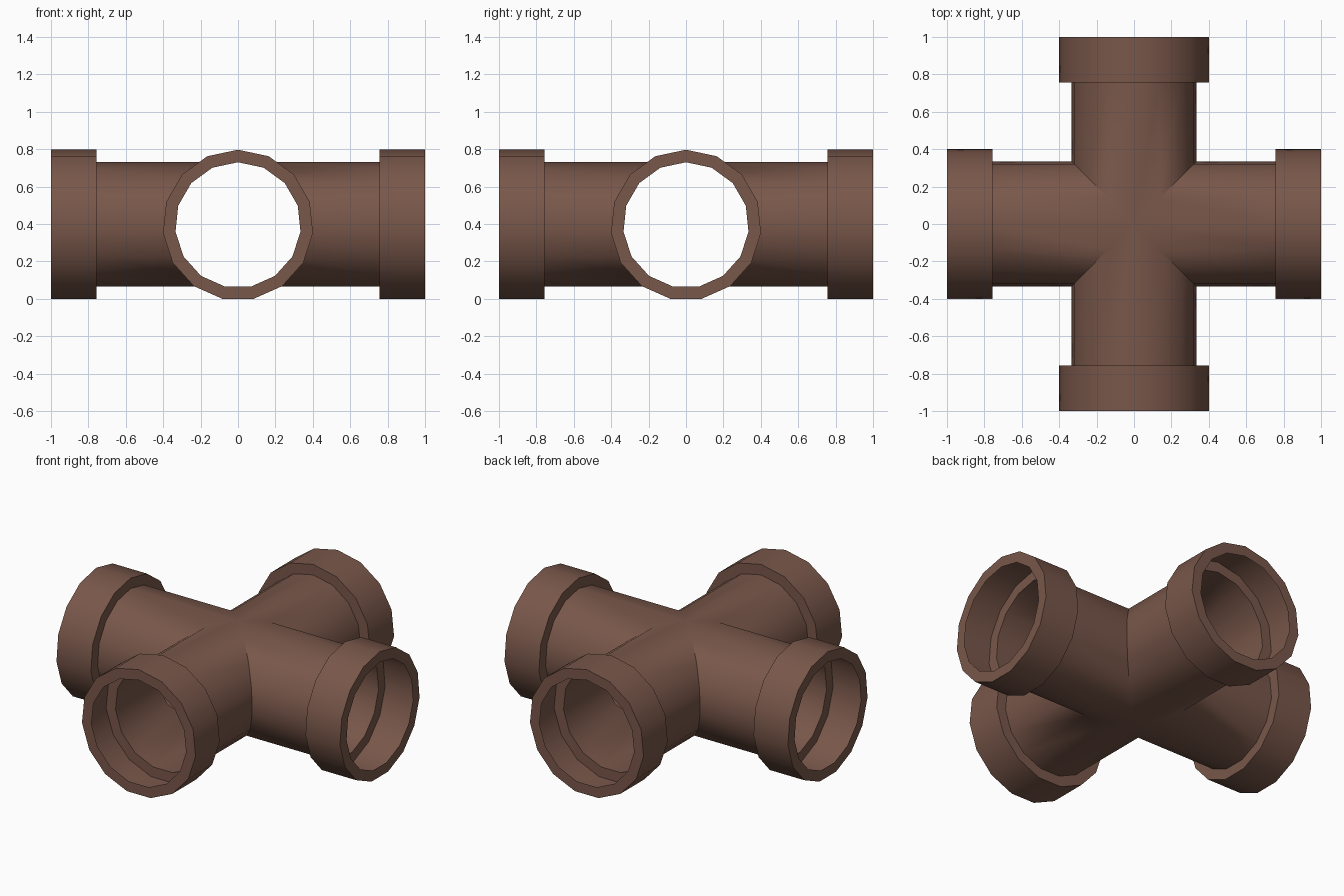
import bpy, bmesh, math
from mathutils import Matrix

if "Cube" in bpy.data.objects:
    bpy.data.objects.remove(bpy.data.objects["Cube"])

SIDES = 15
R_COLLAR, R_PIPE = 0.403, 0.336
COLLAR_BACK, MOUTH = 0.757, 1.0
CENTRE_Z = R_COLLAR * math.cos(math.pi / SIDES)

brown = bpy.data.materials.new("brown_plastic")
brown.diffuse_color = (0.19, 0.095, 0.068, 1)
brown.use_nodes = True
brown.node_tree.nodes["Principled BSDF"].inputs["Base Color"].default_value = brown.diffuse_color


def section(r):
    """15-gon with a corner on top, plus a midpoint on its flat bottom edge."""
    angles = [math.pi / 2 + 2 * math.pi * i / SIDES for i in range(SIDES)]
    pts = [(r * math.cos(a), r * math.sin(a)) for a in angles]
    pts.insert(SIDES // 2 + 1, (0.0, -r * math.cos(math.pi / SIDES)))
    return pts


def sweep(bm, rings, turn):
    """Join rings of points along +x, turned by a number of quarter turns."""
    rot = Matrix.Rotation(turn * math.pi / 2, 3, 'Z')
    rows = []
    for ring in rings:
        row = []
        for p in ring:
            v = bm.verts.new(p)
            v.co = rot @ v.co
            v.co.z += CENTRE_Z
            row.append(v)
        rows.append(row)
    for a, b in zip(rows, rows[1:]):
        n = len(a)
        for i in range(n):
            j = (i + 1) % n
            bm.faces.new((a[i], a[j], b[j], b[i]))


def finish(bm, name):
    bmesh.ops.remove_doubles(bm, verts=bm.verts, dist=1e-4)
    mesh = bpy.data.meshes.new(name)
    bm.to_mesh(mesh)
    bm.free()
    obj = bpy.data.objects.new(name, mesh)
    bpy.context.collection.objects.link(obj)
    mesh.materials.append(brown)
    bpy.ops.object.select_all(action='DESELECT')
    obj.select_set(True)
    bpy.context.view_layer.objects.active = obj
    bpy.ops.object.shade_smooth_by_angle(angle=math.radians(35))


def ring(d, r):
    return [(d, y, z) for y, z in section(r)]


# Crossing pipes: four arms mitred along the diagonals
bm = bmesh.new()
mitre = [(abs(y), y, z) for y, z in section(R_PIPE)]
for k in range(4):
    sweep(bm, [mitre, ring(COLLAR_BACK, R_PIPE)], k)
finish(bm, "pipe_cross")

# Hollow collars: back step, outer wall, mouth rim
for k, side in enumerate(("right", "back", "left", "front")):
    bm = bmesh.new()
    sweep(bm, [ring(COLLAR_BACK, R_PIPE), ring(COLLAR_BACK, R_COLLAR),
               ring(MOUTH, R_COLLAR), ring(MOUTH, R_PIPE)], k)
    finish(bm, side + "_collar")
